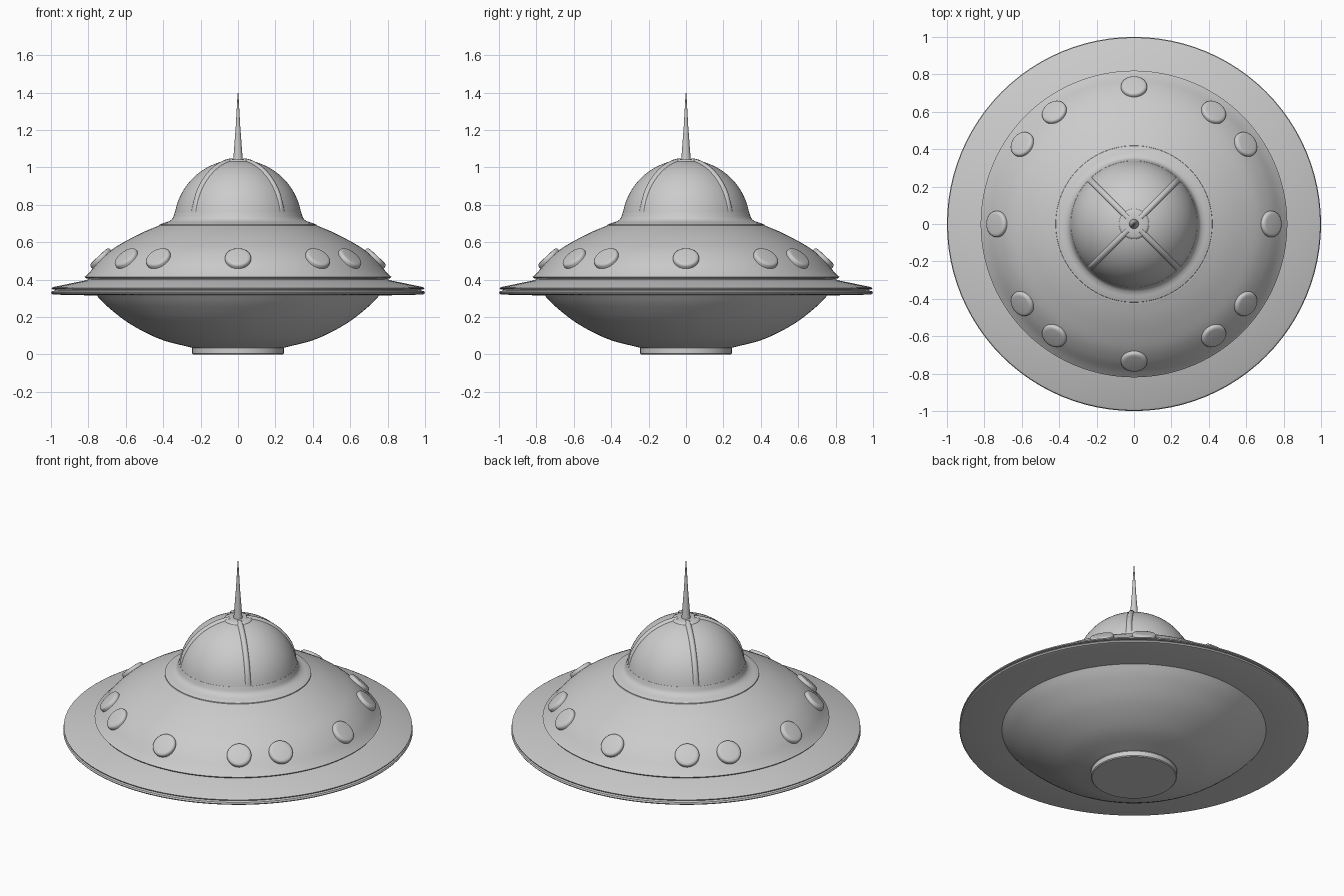
import bpy, bmesh, math
from mathutils import Vector, Matrix

if "Cube" in bpy.data.objects:
    bpy.data.objects.remove(bpy.data.objects["Cube"])


def finish(bm, name, angle=35):
    bmesh.ops.remove_doubles(bm, verts=bm.verts, dist=1e-5)
    bmesh.ops.recalc_face_normals(bm, faces=bm.faces)
    mesh = bpy.data.meshes.new(name)
    bm.to_mesh(mesh)
    bm.free()
    ob = bpy.data.objects.new(name, mesh)
    bpy.context.collection.objects.link(ob)
    bpy.ops.object.select_all(action='DESELECT')
    ob.select_set(True)
    bpy.context.view_layer.objects.active = ob
    bpy.ops.object.shade_smooth_by_angle(angle=math.radians(angle))
    return ob


def lathe(bm, profile, n=96, matrix=Matrix()):
    """Revolve (radius, height) points around z; ends are closed on the axis."""
    pts = [(0, profile[0][1])] + profile + [(0, profile[-1][1])]
    rings = []
    for r, z in pts:
        if r == 0:
            rings.append([bm.verts.new(matrix @ Vector((0, 0, z)))] * n)
        else:
            rings.append([bm.verts.new(matrix @ Vector((r * math.cos(a), r * math.sin(a), z)))
                          for a in (i * math.tau / n for i in range(n))])
    for lo, hi in zip(rings, rings[1:]):
        for i in range(n):
            j = (i + 1) % n
            quad = list(dict.fromkeys((lo[i], lo[j], hi[j], hi[i])))
            if len(quad) > 2:
                bm.faces.new(quad)


def spline(pts, steps=5):
    """Smooth curve through the given profile points."""
    p = [Vector(q) for q in pts]
    p = [2 * p[0] - p[1]] + p + [2 * p[-1] - p[-2]]
    out = []
    for a, b, c, d in zip(p, p[1:], p[2:], p[3:]):
        for k in range(steps):
            t = k / steps
            out.append(tuple(0.5 * (2 * b + (c - a) * t + (2 * a - 5 * b + 4 * c - d) * t * t
                                    + (3 * b - a - 3 * c + d) * t ** 3)))
    return out + [tuple(pts[-1])]


def turned(name, profile, n=96):
    bm = bmesh.new()
    lathe(bm, profile, n)
    return finish(bm, name)


# Underside: foot disc and bowl
turned("base_foot", [(0.24, 0), (0.245, 0.005), (0.245, 0.034), (0.255, 0.045)])
turned("lower_hull", spline([(0.22, 0.032), (0.27, 0.042), (0.42, 0.083), (0.58, 0.165),
                             (0.70, 0.258), (0.765, 0.325)]))

# Flat rim with a shallow groove around its edge
turned("rim", [(0.75, 0.315), (0.985, 0.320), (0.995, 0.323), (1.0, 0.330), (0.995, 0.338),
               (0.978, 0.342), (0.978, 0.347), (0.995, 0.349), (0.997, 0.355), (0.985, 0.361),
               (0.82, 0.395), (0.79, 0.405)])

# Upper hull with a small lip at its foot
turned("upper_hull", [(0.80, 0.39), (0.80, 0.405), (0.815, 0.408), (0.82, 0.415)]
       + spline([(0.812, 0.422), (0.785, 0.45), (0.735, 0.508), (0.67, 0.564), (0.58, 0.617),
                 (0.50, 0.657), (0.415, 0.692)]))

# Collar and dome
CZ, R = 0.70, 0.342
dome = [(R * math.cos(a), CZ + R * math.sin(a))
        for a in (math.radians(12 + 3 * i) for i in range(26))]
turned("dome_collar", [(0.40, 0.68), (0.42, 0.687), (0.418, 0.695)]
       + spline([(0.40, 0.702), (0.37, 0.712), (0.35, 0.728), (0.338, 0.76)]))
turned("dome", [(0.345, 0.70), (0.343, 0.735)] + dome)

# Four raised ribs on the dome diagonals
bm = bmesh.new()
for k in range(4):
    rot = Matrix.Rotation(math.radians(45 + 90 * k), 4, 'Z')
    prev = None
    for i in range(21):
        e = math.radians(8 + 3.7 * i)
        rise = 0.010 * min(1, i / 5)
        ring = []
        for w, h in ((-0.018, -0.01), (-0.016, 0), (-0.008, rise), (0.008, rise),
                     (0.016, 0), (0.018, -0.01)):
            ring.append(bm.verts.new(rot @ Vector(((R + h) * math.cos(e), w,
                                                   CZ + (R + h) * math.sin(e)))))
        if prev:
            for a in range(5):
                bm.faces.new((prev[a], prev[a + 1], ring[a + 1], ring[a]))
        prev = ring
finish(bm, "dome_ribs", 60)

# Cap and antenna
turned("dome_cap", [(0.09, 1.01), (0.085, 1.025), (0.078, 1.037), (0.068, 1.042), (0.03, 1.042)], 48)
turned("antenna", [(0.027, 1.03), (0.024, 1.06), (0.012, 1.22), (0.002, 1.398)], 24)

# Twelve round portholes, facing out along the hull slope
bm = bmesh.new()
for base in range(0, 360, 90):
    for off in (0, 35.5, 54.5):
        m = (Matrix.Rotation(math.radians(base + off), 4, 'Z')
             @ Matrix.Translation((0.728, 0, 0.508)) @ Matrix.Rotation(math.radians(43), 4, 'Y'))
        lathe(bm, [(0.070, -0.03), (0.070, 0.010), (0.068, 0.018), (0.062, 0.023),
                   (0.05, 0.025)], 32, m)
finish(bm, "portholes", 50)
